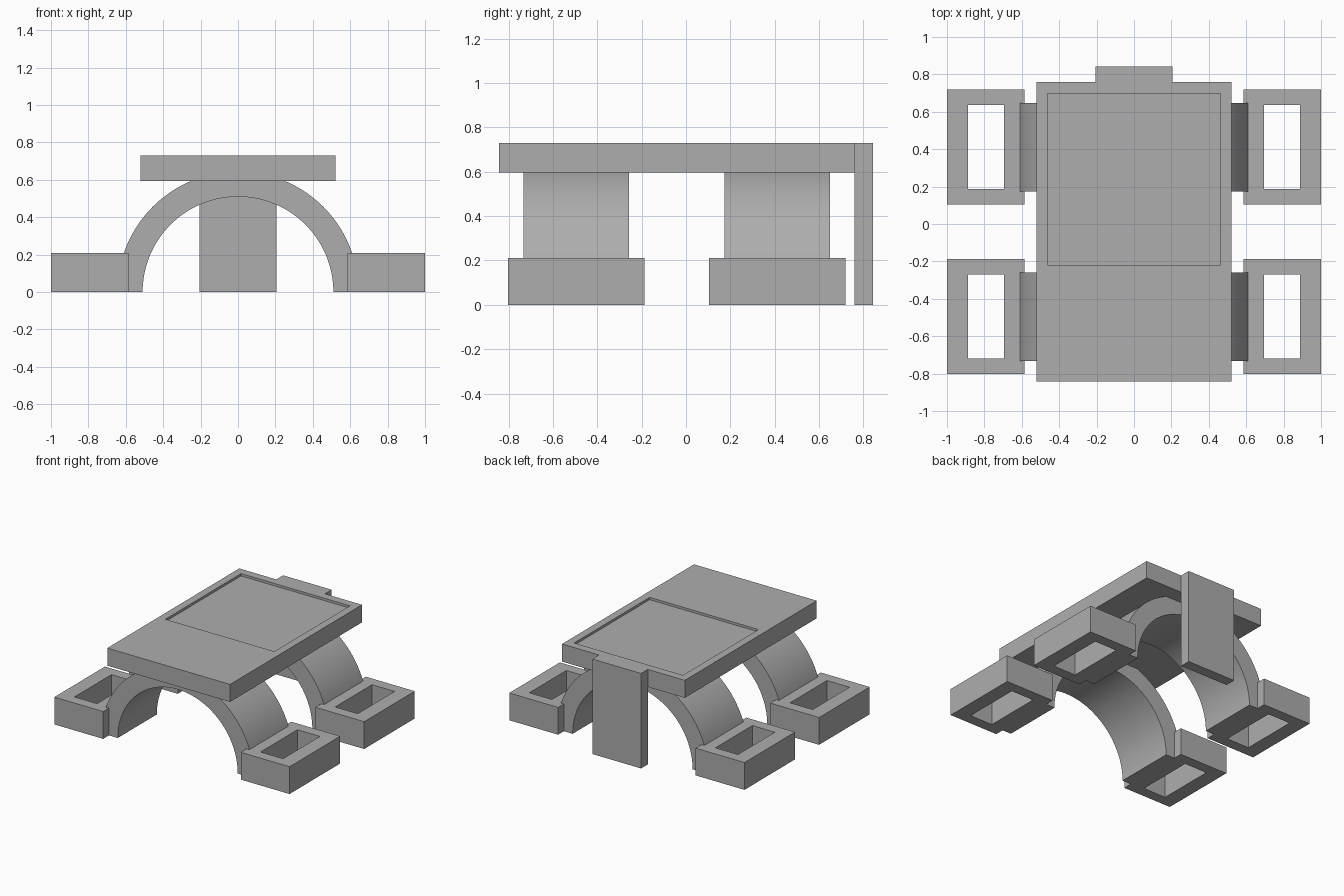
import bpy
import bmesh
import math

cube = bpy.data.objects.get("Cube")
if cube:
    bpy.data.objects.remove(cube, do_unlink=True)

grey = bpy.data.materials.new("plain_grey")
grey.use_nodes = True
GREY = (0.42, 0.42, 0.42, 1)
grey.diffuse_color = GREY
grey.node_tree.nodes["Principled BSDF"].inputs["Base Color"].default_value = GREY


def finish(name, bm):
    """Turn a bmesh into a named grey object."""
    bmesh.ops.recalc_face_normals(bm, faces=bm.faces)
    mesh = bpy.data.meshes.new(name)
    bm.to_mesh(mesh)
    bm.free()
    mesh.materials.append(grey)
    obj = bpy.data.objects.new(name, mesh)
    bpy.context.collection.objects.link(obj)
    return obj


def ring(bm, x0, x1, y0, y1, z):
    return [bm.verts.new((x, y, z)) for x, y in ((x0, y0), (x1, y0), (x1, y1), (x0, y1))]


def bridge(bm, a, b):
    n = len(a)
    for i in range(n):
        j = (i + 1) % n
        bm.faces.new((a[i], a[j], b[j], b[i]))


def block(name, outer, z0, z1, hole=None, floor=None):
    """Box with an optional rectangular hole; a floor height makes it a recess."""
    bm = bmesh.new()
    bottom, top = ring(bm, *outer, z0), ring(bm, *outer, z1)
    bridge(bm, bottom, top)
    if hole:
        rim = ring(bm, *hole, z1)
        base = ring(bm, *hole, z0 if floor is None else floor)
        bridge(bm, top, rim)
        bridge(bm, rim, base)
        if floor is None:
            bridge(bm, base, bottom)
        else:
            bm.faces.new(base)
            bm.faces.new(bottom)
    else:
        bm.faces.new(top)
        bm.faces.new(bottom)
    return finish(name, bm)


def arch(name, y0, y1, inner, outer, steps=64):
    """Half-ring extruded along y."""
    bm = bmesh.new()
    sections = []
    for i in range(steps + 1):
        a = math.pi * i / steps
        c, s = math.cos(a), math.sin(a)
        sections.append([bm.verts.new((r * c, y, r * s))
                         for r, y in ((inner, y0), (outer, y0), (outer, y1), (inner, y1))])
    for a, b in zip(sections, sections[1:]):
        bridge(bm, a, b)
    bm.faces.new(sections[0])
    bm.faces.new(sections[-1])
    obj = finish(name, bm)
    bpy.ops.object.select_all(action="DESELECT")
    obj.select_set(True)
    bpy.context.view_layer.objects.active = obj
    bpy.ops.object.shade_smooth_by_angle(angle=math.radians(30))


# Top slab with a shallow recess, and the upright panel at the back
block("top_slab", (-0.522, 0.522, -0.842, 0.76), 0.595, 0.73,
      hole=(-0.463, 0.463, -0.22, 0.698), floor=0.712)
block("back_panel", (-0.207, 0.207, 0.76, 0.842), 0, 0.73)

# Arched legs, each standing in a pair of hollow feet
for end, y in (("front", -0.495), ("back", 0.411)):
    arch(end + "_arch", y - 0.237, y + 0.237, 0.51, 0.645)
    for side, sx in (("left", 1), ("right", -1)):
        x0, x1 = sorted((sx * 0.585, sx))
        h0, h1 = sorted((sx * 0.695, sx * 0.887))
        block(f"{end}_{side}_foot", (x0, x1, y - 0.307, y + 0.307), 0, 0.21,
              hole=(h0, h1, y - 0.224, y + 0.224))
